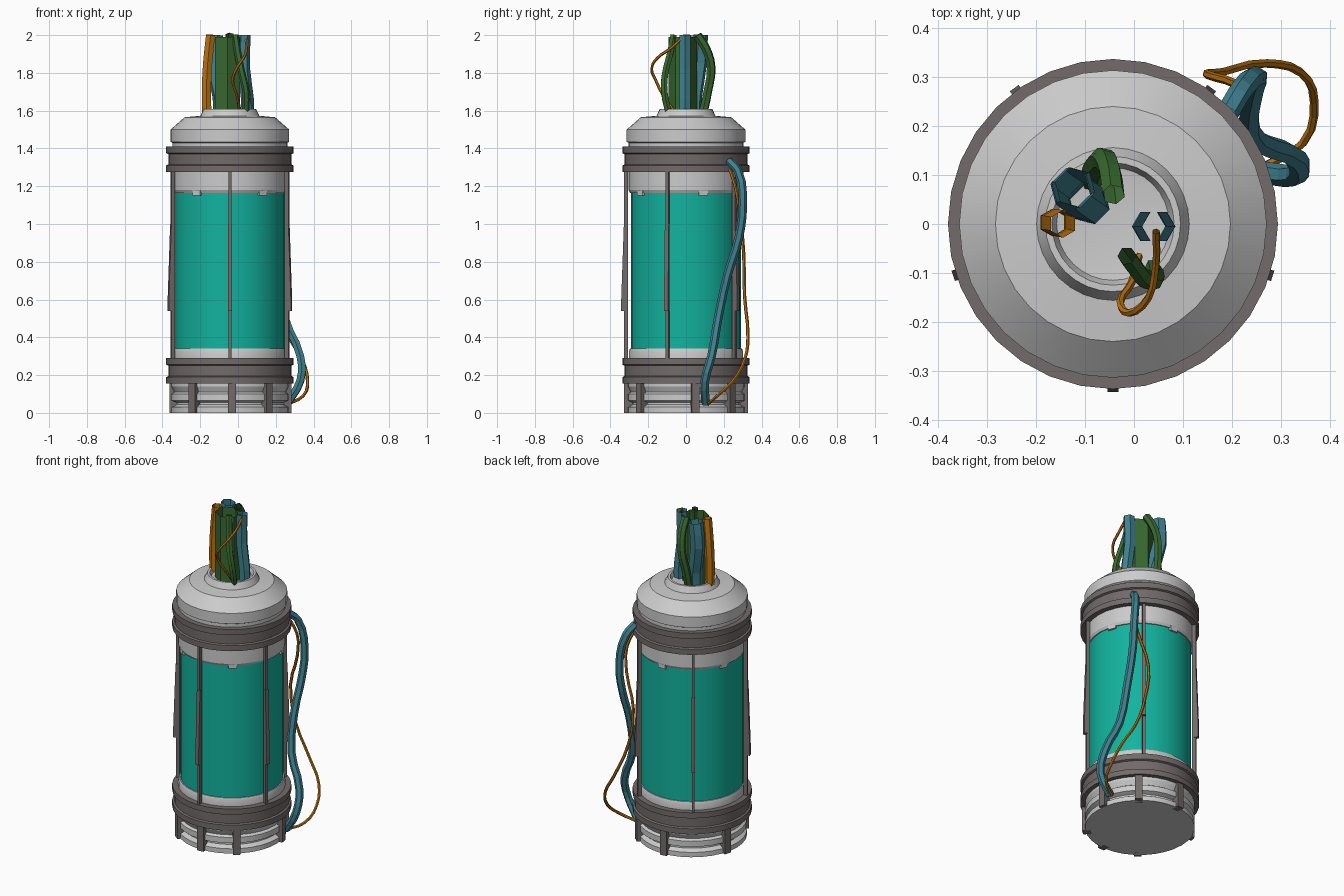
import bpy, bmesh
from math import sin, cos, pi, radians
from mathutils import Matrix, Vector

if "Cube" in bpy.data.objects:
    bpy.data.objects.remove(bpy.data.objects["Cube"])

CX = -0.043   # tank axis in x
SEG = 32


def material(name, rgb):
    m = bpy.data.materials.new(name)
    m.diffuse_color = (*rgb, 1)
    m.use_nodes = True
    m.node_tree.nodes["Principled BSDF"].inputs["Base Color"].default_value = m.diffuse_color
    return m


TEAL = material("teal_fluid", (0.006, 0.45, 0.34))
BLUE = material("blue_rubber", (0.05, 0.22, 0.28))
ORANGE = material("orange_rubber", (0.50, 0.17, 0.005))
GREEN = material("green_rubber", (0.04, 0.14, 0.03))
DARK = material("dark_metal", (0.17, 0.145, 0.145))


def finish(ob, mat=None, smooth=True):
    if mat:
        ob.data.materials.append(mat)
    if smooth:
        bpy.ops.object.select_all(action='DESELECT')
        ob.select_set(True)
        bpy.context.view_layer.objects.active = ob
        bpy.ops.object.shade_smooth_by_angle(angle=radians(25))
    return ob


def new_object(name, bm):
    bmesh.ops.recalc_face_normals(bm, faces=bm.faces)
    me = bpy.data.meshes.new(name)
    bm.to_mesh(me)
    bm.free()
    ob = bpy.data.objects.new(name, me)
    bpy.context.collection.objects.link(ob)
    return ob


def lathe(name, profile, mat=None):
    """Revolve (radius, z) points around the tank axis and cap both ends."""
    bm = bmesh.new()
    rings = [[bm.verts.new((CX + r * cos(2 * pi * i / SEG), r * sin(2 * pi * i / SEG), z))
              for i in range(SEG)] for r, z in profile]
    for a, b in zip(rings, rings[1:]):
        for i in range(SEG):
            j = (i + 1) % SEG
            bm.faces.new((a[i], a[j], b[j], b[i]))
    bm.faces.new(rings[0])
    bm.faces.new(rings[-1])
    return finish(new_object(name, bm), mat)


def radial(name, angles, side, width, mat=None):
    """Extrude a (radius, z) side outline to a width, at each angle around the axis."""
    bm = bmesh.new()
    for a in angles:
        turn = Matrix.Translation((CX, 0, 0)) @ Matrix.Rotation(radians(a), 4, 'Z')
        l, r = [[bm.verts.new(turn @ Vector((p, s * width / 2, z))) for p, z in side]
                for s in (-1, 1)]
        bm.faces.new(l)
        bm.faces.new(r)
        for i in range(len(side)):
            j = (i + 1) % len(side)
            bm.faces.new((l[i], l[j], r[j], r[i]))
    return finish(new_object(name, bm), mat, False)


def box(r0, r1, z0, z1):
    return [(r0, z0), (r1, z0), (r1, z1), (r0, z1)]


def cable(name, points, radius, mat, res=3):
    """Six-sided hose swept along a soft path."""
    cu = bpy.data.curves.new(name, 'CURVE')
    cu.dimensions = '3D'
    cu.bevel_depth = radius
    cu.bevel_resolution = 1
    cu.resolution_u = res
    sp = cu.splines.new('BEZIER')
    sp.bezier_points.add(len(points) - 1)
    for bp, p in zip(sp.bezier_points, points):
        bp.co = p
        bp.handle_left_type = bp.handle_right_type = 'AUTO'
    sp.use_smooth = False
    cu.materials.append(mat)
    ob = bpy.data.objects.new(name, cu)
    bpy.context.collection.objects.link(ob)
    return ob


# Base with grooves, standing on the ground
lathe("base", [(0.31, 0), (0.31, 0.03), (0.285, 0.045), (0.285, 0.055), (0.31, 0.065),
               (0.31, 0.10), (0.295, 0.11), (0.31, 0.14), (0.31, 0.17)])
radial("base_struts", [-128, -88, -50, 9, 49, 95, 163], box(0.28, 0.328, 0, 0.16), 0.042, DARK)


# Matching double flanges below and above the glass
def flange(name, z):
    lathe(name, [(0.30, z), (0.337, z), (0.337, z + 0.035), (0.326, z + 0.04),
                 (0.326, z + 0.095), (0.337, z + 0.10), (0.337, z + 0.135), (0.30, z + 0.135)], DARK)


flange("lower_flange", 0.155)
flange("upper_flange", 1.275)

# Glass cylinder and its collars
lathe("lower_collar", [(0.303, 0.28), (0.303, 0.325), (0.297, 0.34)])
lathe("glass", [(0.291, 0.33), (0.291, 1.175)], TEAL)
lathe("upper_collar", [(0.297, 1.165), (0.305, 1.18), (0.305, 1.28)])
radial("glass_clips", [-54 + 72 * k for k in range(5)], box(0.28, 0.302, 1.15, 1.18), 0.05)

# Vertical guard bars with a tapered thickening
bars = [-90 + 72 * k for k in range(5)]
radial("guard_bars", bars, box(0.307, 0.328, 0.28, 1.28), 0.016, DARK)
radial("guard_bar_wedges", bars, [(0.318, 0.54), (0.343, 0.54), (0.343, 0.60),
                                  (0.329, 1.0), (0.318, 1.0)], 0.022, DARK)

# Cap with sunken neck
lathe("cap", [(0.305, 1.40), (0.305, 1.43), (0.314, 1.435), (0.314, 1.50), (0.24, 1.565),
              (0.156, 1.573), (0.138, 1.61), (0.125, 1.61), (0.115, 1.585), (0.08, 1.58)])

# Thick open hexagonal conduit
bm = bmesh.new()
rings = [[bm.verts.new((-0.055 + 0.076 * sin(pi / 3 * i), -0.017 + 0.076 * cos(pi / 3 * i), z))
          for i in range(6)] for z in (1.575, 1.99)]
for i in range(6):
    j = (i + 1) % 6
    bm.faces.new((rings[0][i], rings[0][j], rings[1][j], rings[1][i]))
finish(new_object("main_conduit", bm), GREEN, False)

# Hoses rising from the neck
cable("neck_hose_right", [(0.05, -0.005, 1.58), (0.05, -0.005, 1.66), (0.03, -0.005, 1.82),
                          (0.033, -0.005, 2.0)], 0.034, BLUE, 2)
cable("neck_hose_left", [(-0.09, 0.04, 1.58), (-0.095, 0.045, 1.68), (-0.13, 0.07, 1.85),
                         (-0.12, 0.075, 2.0)], 0.042, BLUE, 2)
cable("neck_hose_orange", [(-0.165, 0.003, 1.59), (-0.167, 0.003, 1.72), (-0.16, 0.003, 1.86),
                           (-0.145, 0.0, 2.0)], 0.028, ORANGE, 2)
cable("neck_hose_back", [(-0.085, 0.09, 1.58), (-0.08, 0.115, 1.70), (-0.062, 0.133, 1.83),
                         (-0.048, 0.105, 1.93), (-0.042, 0.06, 2.0)], 0.024, GREEN)
cable("neck_hose_front", [(0.04, -0.09, 1.58), (0.042, -0.115, 1.70), (0.02, -0.11, 1.80),
                          (0.0, -0.085, 1.90), (-0.015, -0.065, 2.0)], 0.019, GREEN)
cable("neck_wire", [(0.01, -0.065, 1.60), (-0.005, -0.12, 1.68), (-0.028, -0.16, 1.76),
                    (-0.01, -0.182, 1.82), (0.03, -0.15, 1.88), (0.045, -0.08, 1.93),
                    (0.045, -0.015, 1.99)], 0.008, ORANGE)

# Side hose and side wire hanging between the flanges
cable("side_hose", [(0.19, 0.225, 1.335), (0.22, 0.275, 1.28), (0.25, 0.30, 1.10),
                    (0.245, 0.28, 0.93), (0.235, 0.22, 0.73), (0.25, 0.17, 0.50),
                    (0.33, 0.135, 0.30), (0.33, 0.10, 0.17), (0.26, 0.105, 0.05)], 0.023, BLUE)
cable("side_wire", [(0.18, 0.22, 1.325), (0.225, 0.26, 1.20), (0.21, 0.285, 1.05),
                    (0.15, 0.305, 0.85), (0.18, 0.31, 0.62), (0.27, 0.328, 0.40),
                    (0.34, 0.31, 0.28), (0.368, 0.25, 0.17), (0.345, 0.165, 0.09),
                    (0.26, 0.115, 0.045)], 0.009, ORANGE)
